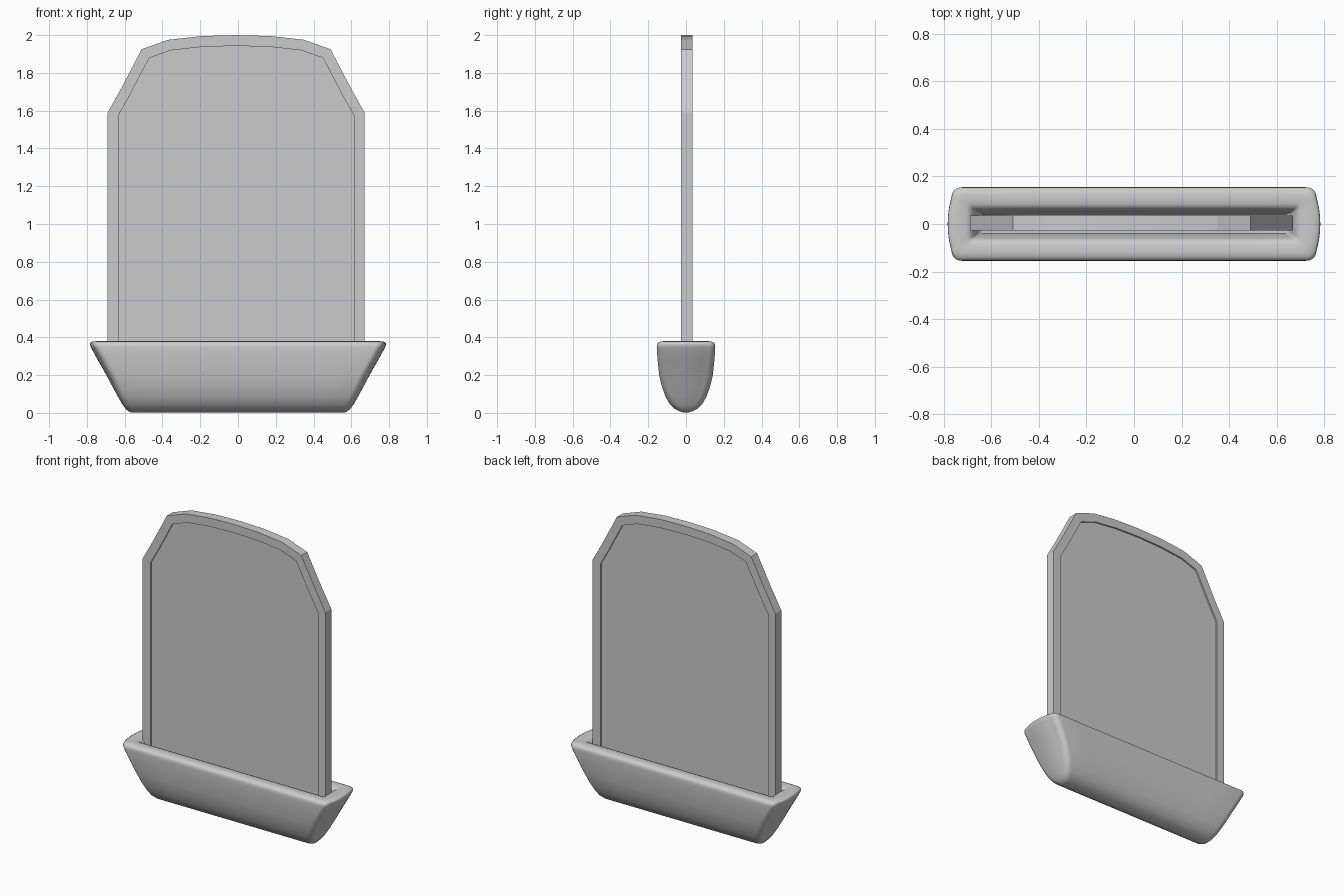
import bpy, bmesh, math
from mathutils import Vector

if "Cube" in bpy.data.objects:
    bpy.data.objects.remove(bpy.data.objects["Cube"])


def finish(bm, name, angle):
    bmesh.ops.recalc_face_normals(bm, faces=bm.faces)
    me = bpy.data.meshes.new(name)
    bm.to_mesh(me)
    bm.free()
    ob = bpy.data.objects.new(name, me)
    bpy.context.collection.objects.link(ob)
    bpy.ops.object.select_all(action='DESELECT')
    bpy.context.view_layer.objects.active = ob
    ob.select_set(True)
    if angle:
        bpy.ops.object.shade_smooth_by_angle(angle=math.radians(angle))
    return ob


# Upright panel: mirrored outline, thickness, shallow recess on both faces
half = [(0.68, 0.28), (0.68, 1.59), (0.61, 1.715), (0.5, 1.925),
        (0.36, 1.975), (0.18, 1.995)]
outline = half + [(0, 2.0)] + [(-x, z) for x, z in reversed(half)]
cx, y0, y1 = -0.01, -0.027, 0.035
bm = bmesh.new()
face = bm.faces.new([bm.verts.new((x + cx, y0, z)) for x, z in outline])
ext = bmesh.ops.extrude_face_region(bm, geom=[face], use_keep_orig=True)
bmesh.ops.translate(bm, vec=(0, y1 - y0, 0),
                    verts=[v for v in ext['geom'] if isinstance(v, bmesh.types.BMVert)])
bmesh.ops.recalc_face_normals(bm, faces=bm.faces)
for f in [f for f in bm.faces if len(f.verts) == len(outline)]:
    n = f.normal.copy()
    bmesh.ops.inset_region(bm, faces=[f], thickness=0.057, use_even_offset=True)
    # f is now the inner face; push it in with a vertical step
    step = bmesh.ops.extrude_face_region(bm, geom=[f])
    bmesh.ops.delete(bm, geom=[f], context='FACES_ONLY')
    bmesh.ops.translate(bm, vec=-n * 0.01,
                        verts=[v for v in step['geom'] if isinstance(v, bmesh.types.BMVert)])
finish(bm, "upright_panel", 12)


# Boat-shaped base: stacked rounded rings, rolling over the rim into a slot
def ring(bm, length, width, z, bow, radius):
    """Rounded oblong with slightly bowed ends."""
    r = min(radius, width * 0.9)
    quarter = []
    for i in range(4):
        y = (width - r) * i / 4
        quarter.append((length - bow * (y / width) ** 2, y))
    xe = length - bow * ((width - r) / width) ** 2
    for i in range(7):
        a = math.radians(15 * i)
        quarter.append((xe - r + r * math.cos(a), width - r + r * math.sin(a)))
    for i in range(1, 5):
        quarter.append(((xe - r) * (1 - i / 4), width))
    left = [(-x, y) for x, y in reversed(quarter[:-1])]
    top = quarter + left
    bottom = [(x, -y) for x, y in reversed(top[1:-1])]
    return [bm.verts.new((x, y, z)) for x, y in top + bottom]


# (half length, half width, z, end bow, corner radius)
levels = [
    (0.565, 0.012, 0.002, 0.0, 0.01),
    (0.582, 0.038, 0.010, 0.005, 0.03),
    (0.595, 0.060, 0.022, 0.01, 0.04),
    (0.612, 0.085, 0.045, 0.015, 0.04),
    (0.635, 0.108, 0.085, 0.02, 0.04),
    (0.665, 0.128, 0.14, 0.025, 0.04),
    (0.697, 0.142, 0.20, 0.03, 0.04),
    (0.745, 0.151, 0.285, 0.03, 0.04),
    (0.778, 0.155, 0.345, 0.03, 0.04),
    (0.784, 0.154, 0.360, 0.03, 0.04),
    (0.783, 0.149, 0.370, 0.03, 0.04),
    (0.773, 0.138, 0.377, 0.025, 0.04),
    (0.750, 0.118, 0.380, 0.02, 0.03),
    (0.710, 0.085, 0.378, 0.01, 0.02),
    (0.690, 0.070, 0.372, 0.0, 0.01),
    (0.675, 0.060, 0.355, 0.0, 0.01),
    (0.660, 0.048, 0.300, 0.0, 0.005),
    (0.640, 0.040, 0.270, 0.0, 0.005),
]
bm = bmesh.new()
rings = [ring(bm, *lv) for lv in levels]
for a, b in zip(rings, rings[1:]):
    for i in range(len(a)):
        j = (i + 1) % len(a)
        bm.faces.new((a[i], a[j], b[j], b[i]))
bm.faces.new(rings[0])
bm.faces.new(rings[-1])
finish(bm, "slotted_base", 60)
